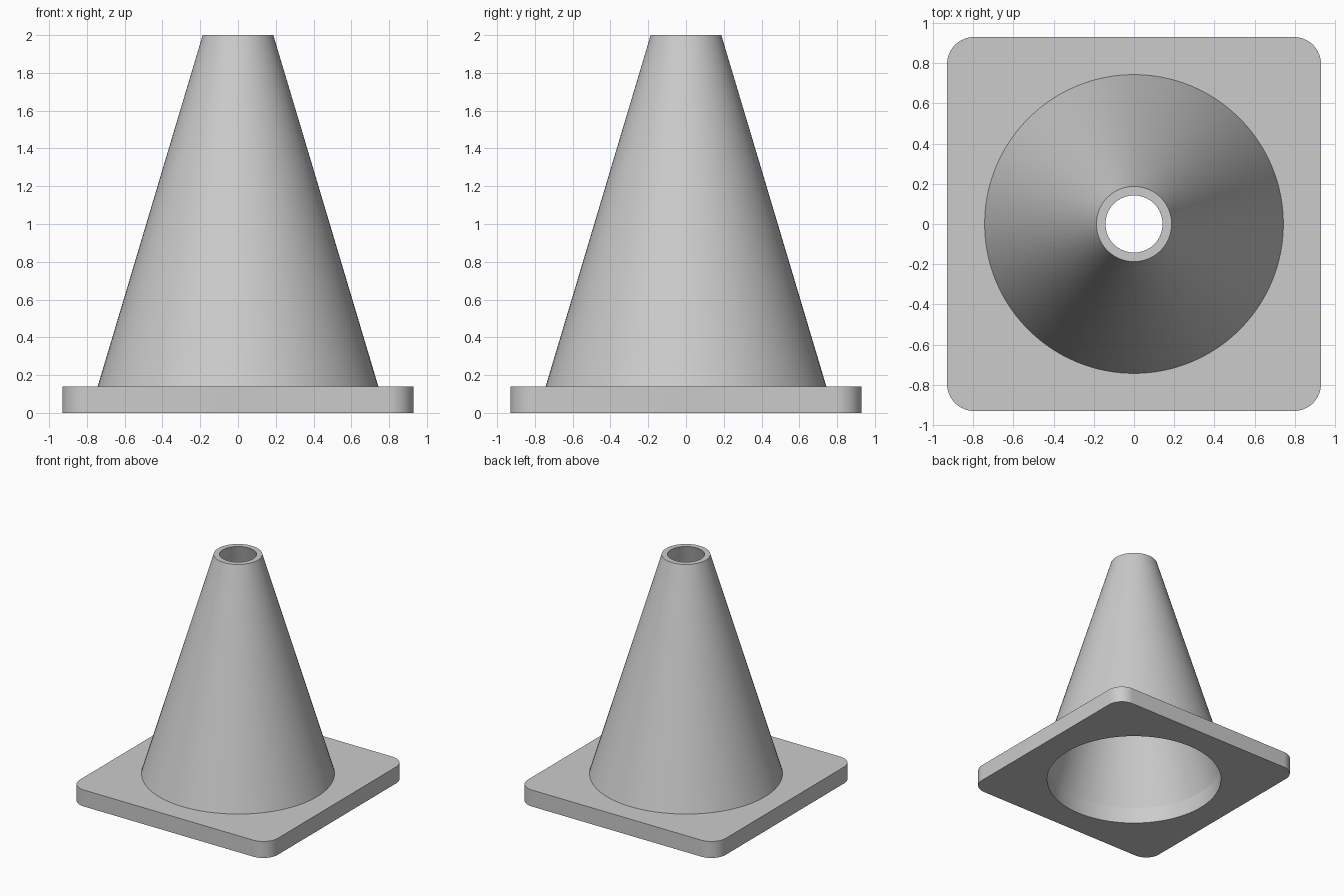
import bpy
import bmesh
import math

if "Cube" in bpy.data.objects:
    bpy.data.objects.remove(bpy.data.objects["Cube"], do_unlink=True)

SEGMENTS = 96
BASE_HALF, BASE_TOP, CORNER = 0.93, 0.14, 0.135
HEIGHT = 2.0
OUTER_LOW, OUTER_TOP = 0.743, 0.187
INNER_LOW, INNER_TOP = 0.70, 0.142

grey = bpy.data.materials.new("light_grey")
grey.use_nodes = True
colour = (0.6, 0.6, 0.6, 1)
grey.diffuse_color = colour
grey.node_tree.nodes["Principled BSDF"].inputs["Base Color"].default_value = colour


def add_object(name, bm):
    bmesh.ops.recalc_face_normals(bm, faces=bm.faces)
    mesh = bpy.data.meshes.new(name)
    bm.to_mesh(mesh)
    bm.free()
    obj = bpy.data.objects.new(name, mesh)
    bpy.context.collection.objects.link(obj)
    mesh.materials.append(grey)
    return obj


def smooth(obj):
    bpy.ops.object.select_all(action="DESELECT")
    obj.select_set(True)
    bpy.context.view_layer.objects.active = obj
    bpy.ops.object.shade_smooth_by_angle(angle=math.radians(30))


def circle(bm, radius, z):
    turn = 2 * math.pi / SEGMENTS
    return [bm.verts.new((radius * math.cos(i * turn), radius * math.sin(i * turn), z))
            for i in range(SEGMENTS)]


# Square base plate with rounded corners
bm = bmesh.new()
bmesh.ops.create_cube(bm, size=1)
for v in bm.verts:
    v.co = (v.co.x * 2 * BASE_HALF, v.co.y * 2 * BASE_HALF, (v.co.z + 0.5) * BASE_TOP)
uprights = [e for e in bm.edges if abs(e.verts[0].co.z - e.verts[1].co.z) > BASE_TOP / 2]
bmesh.ops.bevel(bm, geom=uprights, offset=CORNER, segments=12, profile=0.5, affect="EDGES")
base = add_object("base_plate", bm)

# Cutter for the round opening under the cone
bm = bmesh.new()
low, high = circle(bm, INNER_LOW, -0.1), circle(bm, INNER_LOW, BASE_TOP + 0.1)
bm.faces.new(low)
bm.faces.new(high)
for i in range(SEGMENTS):
    j = (i + 1) % SEGMENTS
    bm.faces.new((low[i], low[j], high[j], high[i]))
cutter = add_object("opening_cutter", bm)

hole = base.modifiers.new("opening", "BOOLEAN")
hole.operation = "DIFFERENCE"
hole.solver = "EXACT"
hole.object = cutter
bpy.context.view_layer.objects.active = base
bpy.ops.object.modifier_apply(modifier=hole.name)
bpy.data.objects.remove(cutter, do_unlink=True)
smooth(base)

# Hollow cone wall with an open, flat rim
bm = bmesh.new()
profile = [(OUTER_LOW, BASE_TOP), (OUTER_TOP, HEIGHT), (INNER_TOP, HEIGHT), (INNER_LOW, BASE_TOP)]
rings = [circle(bm, r, z) for r, z in profile]
for a, b in zip(rings, rings[1:] + rings[:1]):
    for i in range(SEGMENTS):
        j = (i + 1) % SEGMENTS
        bm.faces.new((a[i], a[j], b[j], b[i]))
smooth(add_object("cone", bm))
